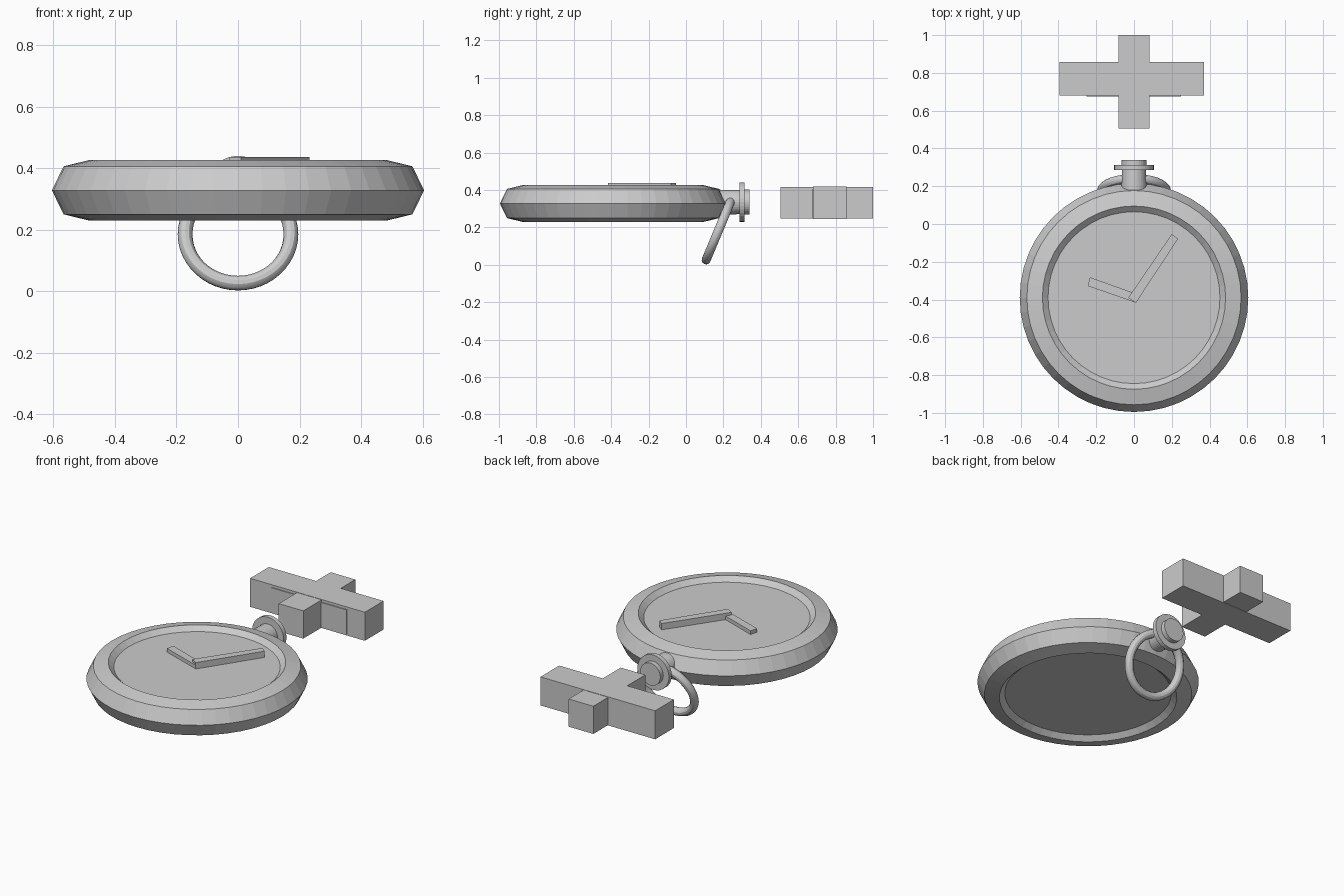
import bpy, bmesh, math
from mathutils import Vector, Matrix

if "Cube" in bpy.data.objects:
    bpy.data.objects.remove(bpy.data.objects["Cube"])


def make(name, bm, matrix=None):
    bmesh.ops.recalc_face_normals(bm, faces=bm.faces)
    me = bpy.data.meshes.new(name)
    bm.to_mesh(me)
    bm.free()
    ob = bpy.data.objects.new(name, me)
    bpy.context.collection.objects.link(ob)
    if matrix:
        me.transform(matrix)
    return ob


def lathe(name, profile, sides, matrix):
    """Closed solid of revolution from (radius, height) points, capped at both ends."""
    bm = bmesh.new()
    rings = [[bm.verts.new((r * math.cos(2 * math.pi * i / sides),
                            r * math.sin(2 * math.pi * i / sides), z))
              for i in range(sides)] for r, z in profile]
    for a, b in zip(rings, rings[1:]):
        for i in range(sides):
            j = (i + 1) % sides
            bm.faces.new((a[i], a[j], b[j], b[i]))
    bm.faces.new(rings[0])
    bm.faces.new(rings[-1])
    return make(name, bm, matrix)


def box(name, lo, hi):
    bm = bmesh.new()
    bmesh.ops.create_cube(bm, size=1)
    lo, hi = Vector(lo), Vector(hi)
    m = Matrix.Translation((lo + hi) / 2) @ Matrix.Diagonal((*(hi - lo), 1))
    return make(name, bm, m)


def hand(name, corners, z0, z1):
    bm = bmesh.new()
    f = bm.faces.new([bm.verts.new((x, y, z0)) for x, y in corners])
    ext = bmesh.ops.extrude_face_region(bm, geom=[f], use_keep_orig=True)
    bmesh.ops.translate(bm, vec=(0, 0, z1 - z0),
                        verts=[g for g in ext["geom"] if isinstance(g, bmesh.types.BMVert)])
    return make(name, bm)


# watch case, with a recessed dial and a matching recess on the back
half = [(0.455, 0.071), (0.485, 0.098), (0.567, 0.078)]
profile = ([(r, -z) for r, z in half] + [(0.605, 0)] + half[::-1])
lathe("watch_case", profile, 48, Matrix.Translation((0, -0.39, 0.328)))

# hands
hand("minute_hand", [(0.2, -0.053), (0.233, -0.079), (0.01, -0.418), (-0.03, -0.39)], 0.395, 0.437)
hand("hour_hand", [(-0.233, -0.282), (-0.245, -0.328), (0.005, -0.415), (0.005, -0.367)], 0.395, 0.421)

# winding crown: stem, flange and tip, turned along y
crown = [(0.067, 0.17), (0.064, 0.285), (0.105, 0.285), (0.105, 0.312),
         (0.067, 0.312), (0.067, 0.34)]
lathe("crown", crown, 32, Matrix.Translation((0, 0, 0.335)) @ Matrix.Rotation(-math.pi / 2, 4, 'X'))

# hanging ring
bpy.ops.mesh.primitive_torus_add(major_radius=0.172, minor_radius=0.024,
                                 major_segments=48, minor_segments=12,
                                 location=(0, 0.174, 0.185),
                                 rotation=(math.radians(67.3), 0, 0))
bpy.context.object.name = "hanging_ring"
bpy.ops.object.shade_smooth_by_angle()

# crossed bars with a thin front plate
box("cross_bar_long", (-0.395, 0.68, 0.246), (0.37, 0.858, 0.418))
box("cross_bar_short", (-0.082, 0.505, 0.249), (0.082, 1.0, 0.416))
box("front_plate", (-0.252, 0.675, 0.252), (0.25, 0.70, 0.402))
